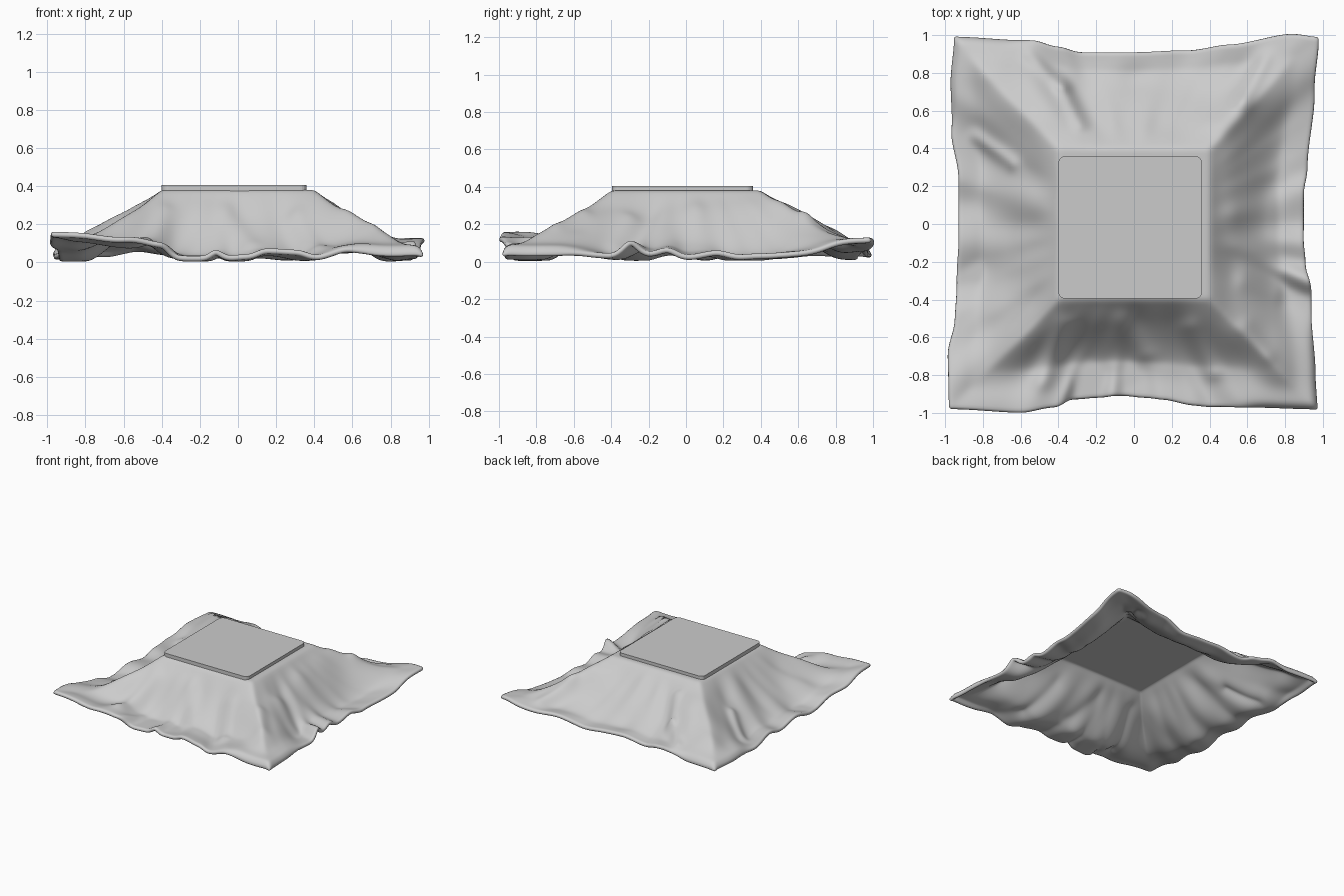
import bpy
import bmesh
from mathutils import Vector, noise

if "Cube" in bpy.data.objects:
    bpy.data.objects.remove(bpy.data.objects["Cube"], do_unlink=True)

BOX = 0.4        # half width of the flat top
TOP = 0.38       # height of the flat top
THICK = 0.03     # cloth thickness
CELLS = 70       # cells across the cloth


def make_material(name, color):
    mat = bpy.data.materials.new(name)
    mat.use_nodes = True
    mat.diffuse_color = color
    mat.node_tree.nodes["Principled BSDF"].inputs["Base Color"].default_value = color
    return mat


def add_object(name, bm, mat, smooth_faces):
    mesh = bpy.data.meshes.new(name)
    bm.to_mesh(mesh)
    bm.free()
    obj = bpy.data.objects.new(name, mesh)
    bpy.context.collection.objects.link(obj)
    mesh.materials.append(mat)
    for poly in mesh.polygons:
        poly.use_smooth = smooth_faces
    return obj


def smooth(value):
    value = max(0.0, min(1.0, value))
    return value * value * (3 - 2 * value)


def sample(profile, position):
    """Eased reach and rim height at a position along one side."""
    for first, second in zip(profile, profile[1:]):
        if position <= second[0]:
            k = smooth((position - first[0]) / (second[0] - first[0]))
            return [a + (b - a) * k for a, b in zip(first[1:], second[1:])]
    return profile[-1][1:]


# Rim of each side: position along the side, distance from the middle, height
front = [(-1, .98, .16), (-.6, 1, .13), (-.4, .97, .11), (-.32, .93, .045),
         (-.18, .92, .04), (-.12, .91, .075), (-.05, .91, .04), (.05, .92, .045),
         (.15, .93, .08), (.32, .96, .075), (.42, .97, .045), (.6, .98, .09),
         (1, .99, .1)]
right = [(-1, .98, .16), (-.7, .99, .09), (-.5, .95, .09), (-.3, .94, .04),
         (-.1, .93, .07), (.1, .93, .04), (.25, .93, .07), (.5, .97, .05),
         (.75, .98, .09), (1, .96, .08)]
back = [(-1, 1, .08), (-.55, .98, .09), (-.4, .94, .07), (-.27, .91, .04),
        (0, .91, .06), (.27, .92, .04), (.5, .95, .09), (.85, 1.01, .06),
        (1, .99, .13)]
left = [(-1, .98, .08), (-.8, .97, .05), (-.4, .94, .045), (-.3, .93, .12),
        (-.2, .91, .05), (-.1, .9, .07), (0, .9, .04), (.17, .9, .065),
        (.3, .92, .04), (.7, .96, .05), (1, .98, .13)]

# How far out each side has fallen to the ground
fall = {"front": .62, "left": .74, "right": .78, "back": .8}

# Corner ridges: height at the foot of the ridge, height at the tip
corners = {(-1, -1): (.1, .16), (1, 1): (.11, .13),
           (-1, 1): (.13, .08), (1, -1): (.12, .09)}
drooping = {(-1, 1), (1, -1)}

# Sides where a drooping corner billows out further along the side
billows = {("back", -1), ("left", -1)}

# Single folds: start, end, width, height
folds = [((-.28, .52), (-.38, .76), .035, .04),
         ((-.38, .76), (-.56, .92), .035, .03),
         ((-.5, .62), (-.72, .82), .14, .035),
         ((.46, .52), (.58, .66), .05, .025),
         ((.58, .66), (.7, .88), .05, .035),
         ((-.86, .46), (-.66, .32), .035, .035),
         ((-.38, -.52), (-.48, -.85), .05, .03),
         ((-.05, -.5), (.05, -.72), .06, .03),
         ((.3, -.55), (.42, -.8), .05, .03),
         ((.6, -.3), (.78, -.36), .06, .03),
         ((.6, -.55), (.72, -.7), .045, .02)]


def fold_height(point):
    total = 0.0
    for start, end, width, height in folds:
        a, b = Vector(start), Vector(end)
        k = max(0.0, min(1.0, (point - a).dot(b - a) / (b - a).length_squared))
        distance = (point - a.lerp(b, k)).length
        total += height * 2.718 ** (-(distance / width) ** 2)
    return total


def drape(u, v):
    """Place one point of the cloth."""
    # Outline
    reach_x = sample(left if u > 0 else right, v)[0]
    reach_y = sample(back if v > 0 else front, u)[0]
    x = u * (1 + (reach_x - 1) * smooth((abs(u) - BOX) / (1 - BOX)))
    y = v * (1 + (reach_y - 1) * smooth((abs(v) - BOX) / (1 - BOX)))
    radius = max(abs(u), abs(v))
    if radius <= BOX + 0.001:
        return x, y, TOP
    t = (radius - BOX) / (1 - BOX)

    # Side slope running into the wavy rim
    if abs(u) >= abs(v):
        name, profile, along = ("left", left, v) if u > 0 else ("right", right, v)
    else:
        name, profile, along = ("back", back, u) if v > 0 else ("front", front, u)
    s = along / radius
    rim = sample(profile, s)[1]
    rim = .045 + (rim - .045) * smooth((t - .35) / .65)
    side = rim + (TOP - rim) * (1 - min(1, t / fall[name])) ** 1.3

    # Corner ridge
    corner = (1 if u > 0 else -1, 1 if v > 0 else -1)
    foot, tip = corners[corner]
    ridge = foot + (TOP - foot) * (1 - min(1, t / .8)) ** 1.3
    ridge += (tip - foot) * smooth((t - .6) / .4)
    if (name, -1 if s < 0 else 1) in billows:
        weight = smooth((abs(s) - .4) / .35)
    else:
        weight = smooth((abs(s) - .5) / .5)
    z = side + (ridge - side) * weight

    # Wrinkles
    grow = smooth(t / .25) * (1 - .6 * smooth((t - .7) / .3))
    z += grow * .025 * noise.noise((u * 4, v * 4, .3))
    z += grow * (1 - weight) * .03 * noise.noise((s * 5, len(name) * 3.3, t))
    z += grow * fold_height(Vector((u, v)))

    # Turned-down edge of the drooping corners
    if corner in drooping:
        z -= .05 * smooth((t - .94) / .06) * smooth((abs(s) - .45) / .3)
    return x, y, max(z, THICK + .005)


fabric = make_material("light grey", (.6, .6, .6, 1))

# Draped cloth
bm = bmesh.new()
bmesh.ops.create_grid(bm, x_segments=CELLS, y_segments=CELLS, size=1)
for vert in bm.verts:
    vert.co = drape(vert.co.x, vert.co.y)
cloth = add_object("draped_cloth", bm, fabric, True)
shell = cloth.modifiers.new("thickness", "SOLIDIFY")
shell.thickness = THICK
shell.offset = -1
rounding = cloth.modifiers.new("rounding", "SUBSURF")
rounding.levels = rounding.render_levels = 1

# Flat slab with rounded corners
bm = bmesh.new()
bmesh.ops.create_cube(bm, size=1)
for vert in bm.verts:
    vert.co = (vert.co.x * .76 - .02, vert.co.y * .755 - .018, vert.co.z * .03 + .39)
uprights = [e for e in bm.edges if abs(e.verts[0].co.z - e.verts[1].co.z) > .01]
bmesh.ops.bevel(bm, geom=uprights, offset=.035, segments=5, profile=.5, affect="EDGES")
add_object("top_slab", bm, fabric, False)
